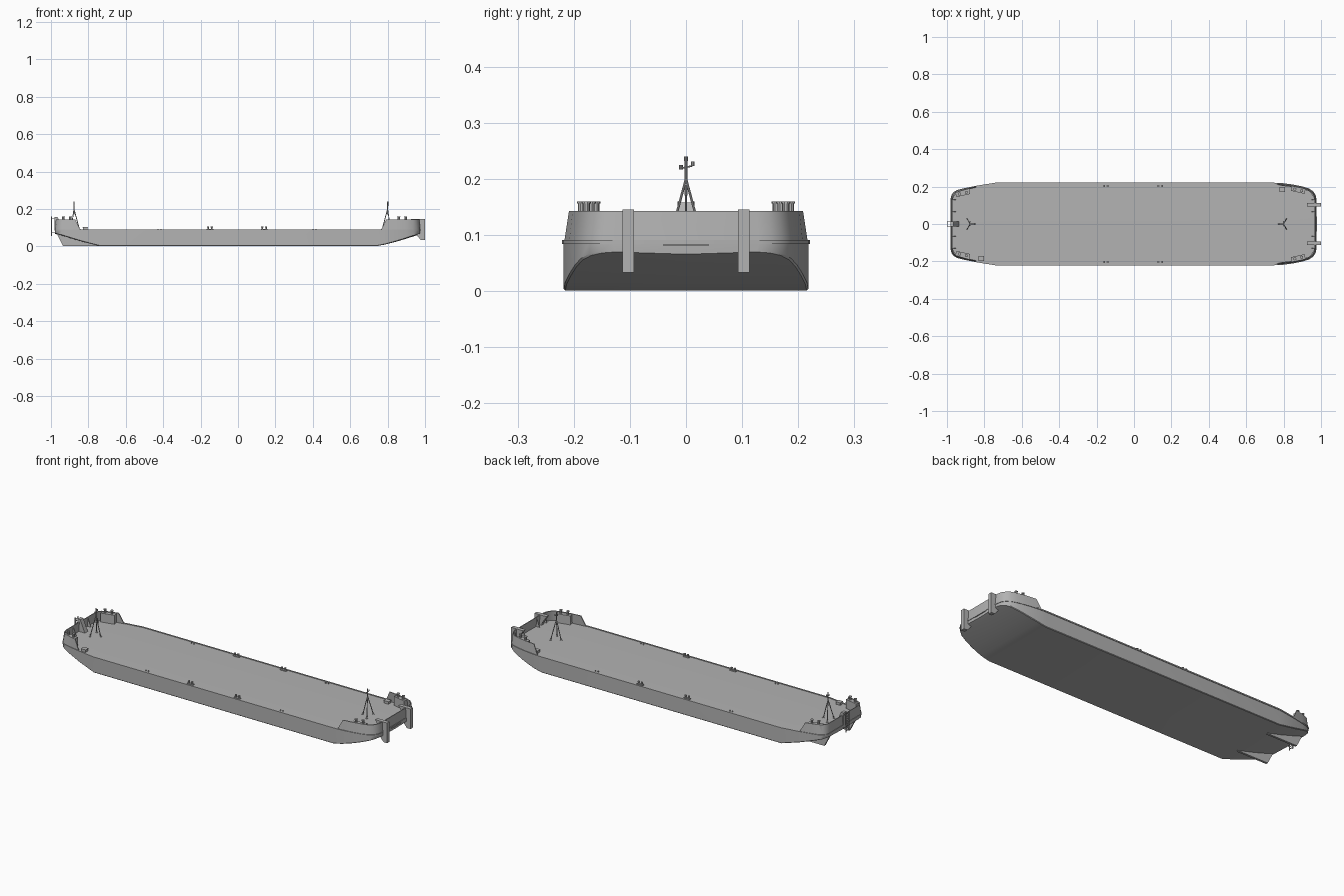
import bpy, bmesh, math
from mathutils import Vector

if "Cube" in bpy.data.objects:
    bpy.data.objects.remove(bpy.data.objects["Cube"])

grey = bpy.data.materials.new("barge grey")
grey.use_nodes = True
COLOUR = (0.45, 0.45, 0.45, 1)
grey.diffuse_color = COLOUR
grey.node_tree.nodes["Principled BSDF"].inputs["Base Color"].default_value = COLOUR

DECK = 0.088
WALL_TOP = 0.143
BOW = [(0.74, 0.218), (0.79, 0.216), (0.85, 0.208), (0.90, 0.198), (0.935, 0.187),
       (0.957, 0.172), (0.969, 0.153), (0.974, 0.13)]
STERN = [(-0.74, 0.218), (-0.84, 0.202), (-0.91, 0.188), (-0.945, 0.179),
         (-0.963, 0.168), (-0.974, 0.153), (-0.978, 0.135)]


def finish(name, bm, smooth=False):
    bmesh.ops.recalc_face_normals(bm, faces=bm.faces)
    mesh = bpy.data.meshes.new(name)
    bm.to_mesh(mesh)
    bm.free()
    mesh.materials.append(grey)
    ob = bpy.data.objects.new(name, mesh)
    bpy.context.collection.objects.link(ob)
    if smooth:
        bpy.ops.object.select_all(action='DESELECT')
        ob.select_set(True)
        bpy.context.view_layer.objects.active = ob
        bpy.ops.object.shade_smooth_by_angle(angle=math.radians(30))
    return ob


def loft(name, sections, smooth=True, closed=True):
    """Skin a row of closed sections and cap the two ends."""
    bm = bmesh.new()
    rings = [[bm.verts.new(p) for p in s] for s in sections]
    n = len(rings[0])
    for a, b in zip(rings, rings[1:]):
        for i in range(n):
            bm.faces.new((a[i], a[(i + 1) % n], b[(i + 1) % n], b[i]))
    if closed:
        bm.faces.new(rings[0])
        bm.faces.new(rings[-1])
    else:
        a, b = rings[-1], rings[0]
        for i in range(n):
            bm.faces.new((a[i], a[(i + 1) % n], b[(i + 1) % n], b[i]))
    return finish(name, bm, smooth)


def plate(name, profile, y, width):
    """Side profile in x and z, given a width across y."""
    return loft(name, [[(x, y + s * width / 2, z) for x, z in profile] for s in (-1, 1)], False)


def box(name, centre, size, angle=0):
    bm = bmesh.new()
    bmesh.ops.create_cube(bm, size=1)
    for v in bm.verts:
        v.co = Vector([c * s for c, s in zip(v.co, size)])
    ob = finish(name, bm)
    ob.location = centre
    ob.rotation_euler.z = angle
    return ob


def rod(name, a, b, r, sides=10):
    a, b = Vector(a), Vector(b)
    bm = bmesh.new()
    bmesh.ops.create_cone(bm, cap_ends=True, segments=sides, radius1=r, radius2=r, depth=(b - a).length)
    ob = finish(name, bm, True)
    ob.location = (a + b) / 2
    ob.rotation_euler = (b - a).to_track_quat('Z', 'Y').to_euler()
    return ob


def rake(x):
    t = max(0, abs(x) - 0.73) / 0.245
    return 0.07 * t ** (1.3 if x > 0 else 1.15)


# Hull with vertical sides, raked ends and a slightly cambered deck
sections = []
for x, y in list(reversed(STERN)) + BOW:
    z = rake(x)
    sections.append([(x, 0, DECK + 0.003), (x, y, DECK), (x, y, z + 0.003), (x, y - 0.003, z),
                     (x, 0, z - 0.004 * z / 0.07), (x, 0.003 - y, z), (x, -y, z + 0.003), (x, -y, DECK)])
loft("hull", sections)

# Rubbing strake around the deck edge
loop = list(reversed(STERN)) + BOW
loop += [(x, -y) for x, y in reversed(loop)]
strake = []
for x, y in loop:
    d = Vector((math.copysign(max(0, abs(x) - 0.86) * 1.2, x), y, 0)).normalized() * 0.003
    strake.append([(x + k * d.x, y + k * d.y, z) for k, z in
                   ((-1, 0.084), (1, 0.084), (1, 0.091), (-1, 0.091))])
loft("rubbing_strake", strake, closed=False)


# Bulwarks wrapped around both ends, leaning slightly inward, with sloped leading ends
def bulwark(name, points, start, start_y):
    sign = math.copysign(1, start)
    half = [(start, start_y)] + [p for p in points if abs(p[0]) > abs(start) + 0.035]
    path = half + [(x, -y) for x, y in reversed(half)]
    wall = []
    for i, (x, y) in enumerate(path):
        first = i in (0, len(path) - 1)
        inward = Vector((-sign * (0.004 if abs(x) > 0.94 else 0), -math.copysign(0.005, y)))
        tx = x + (sign * 0.028 if first else inward.x)
        ty = y + inward.y * (1.7 if first else 1.2)
        wall.append([(x, y, DECK), (tx, ty, WALL_TOP),
                     (tx + inward.x, ty + inward.y, WALL_TOP), (x + inward.x, y + inward.y, DECK)])
    loft(name, wall)
    # stiffeners on the inside of the end wall
    end = abs(points[-1][0]) - 0.004
    for y in (-0.13, -0.065, 0.065, 0.13):
        plate(name + "_stay", [(sign * end, DECK), (sign * (end - 0.003), WALL_TOP - 0.004),
                               (sign * (end - 0.022), DECK)], y, 0.003)


bulwark("bow_bulwark", BOW, 0.765, 0.217)
bulwark("stern_bulwark", STERN, -0.842, 0.202)

for side in (-1, 1):
    # Pushing knees at the bow and skegs under the stern
    plate("push_knee", [(0.925, 0.145), (1.0, 0.145), (1.0, 0.033), (0.978, 0.033), (0.955, 0.06),
                        (0.955, 0.1)], side * 0.103, 0.021)
    plate("skeg", [(-0.74, 0.002), (-0.935, 0.002), (-0.968, 0.066), (-0.90, 0.055)], side * 0.11, 0.012)

    # Mooring platforms with paired bollards inside the bulwark corners
    for x, y, turn in ((0.878, 0.182, -0.22), (-0.915, 0.165, 0.22)):
        angle = side * turn
        box("mooring_platform", (x, side * y, 0.115), (0.075, 0.026, 0.05), angle)
        for d in (-0.019, 0.019):
            px, py = x + d * math.cos(angle), side * y + d * math.sin(angle)
            rod("corner_bollard", (px, py, 0.138), (px, py, 0.157), 0.0065)
            rod("corner_bollard_cap", (px, py, 0.156), (px, py, 0.16), 0.0085)

    # Twin bollards along the deck edges
    for x in (-0.15, 0.14):
        box("bollard_base", (x, side * 0.203, 0.091), (0.036, 0.012, 0.005))
        for d in (-0.01, 0.01):
            rod("deck_bollard", (x + d, side * 0.203, 0.09), (x + d, side * 0.203, 0.104), 0.0045)
            rod("deck_bollard_cap", (x + d, side * 0.203, 0.102), (x + d, side * 0.203, 0.106), 0.006)
    for x in (-0.42, 0.41):
        for d in (-0.008, 0.008):
            rod("deck_vent", (x + d, side * 0.2, 0.088), (x + d, side * 0.2, 0.094), 0.003)

# Small deck hatches on opposite corners
for sign in (-1, 1):
    box("deck_hatch", (sign * 0.805 - 0.012, sign * 0.185, 0.094), (0.026, 0.022, 0.014))
    box("hatch_lid", (sign * 0.805 - 0.012, sign * 0.185, 0.102), (0.03, 0.026, 0.003))

# Tripod masts with a crossbar and lamps
for x, out in ((-0.877, -1), (0.80, 1)):
    rod("mast_pole", (x, 0, 0.17), (x, 0, 0.235), 0.0025)
    for fx, fy in ((out * 0.016, 0.03), (out * 0.016, -0.03), (-out * 0.03, 0)):
        rod("mast_leg", (x + fx, fy, DECK), (x, 0, 0.2), 0.0022)
        rod("mast_foot", (x + fx, fy, DECK), (x + fx, fy, 0.093), 0.006)
    rod("mast_crossbar", (x, -0.009, 0.219), (x, 0.011, 0.223), 0.0015)
    for y, z in ((0, 0.236), (-0.009, 0.221), (0.012, 0.227)):
        rod("mast_lamp", (x, y, z - 0.004), (x, y, z + 0.004), 0.0035)

# Stern post with its bracket and ladder
plate("stern_post", [(-0.935, DECK), (-0.965, 0.158), (-0.982, 0.158), (-0.982, DECK)], 0, 0.026)
for y in (-0.012, 0.012):
    rod("ladder_rail", (-0.996, y, 0.055), (-0.996, y, 0.16), 0.003)
    for z in (0.075, 0.15):
        rod("ladder_bracket", (-0.996, y, z), (-0.975, y, z), 0.002)
for i in range(8):
    z = 0.062 + i * 0.013
    rod("ladder_rung", (-0.996, -0.012, z), (-0.996, 0.012, z), 0.002)

# Narrow step on the bow plate
box("bow_step", (0.975, 0, 0.082), (0.008, 0.08, 0.003))
